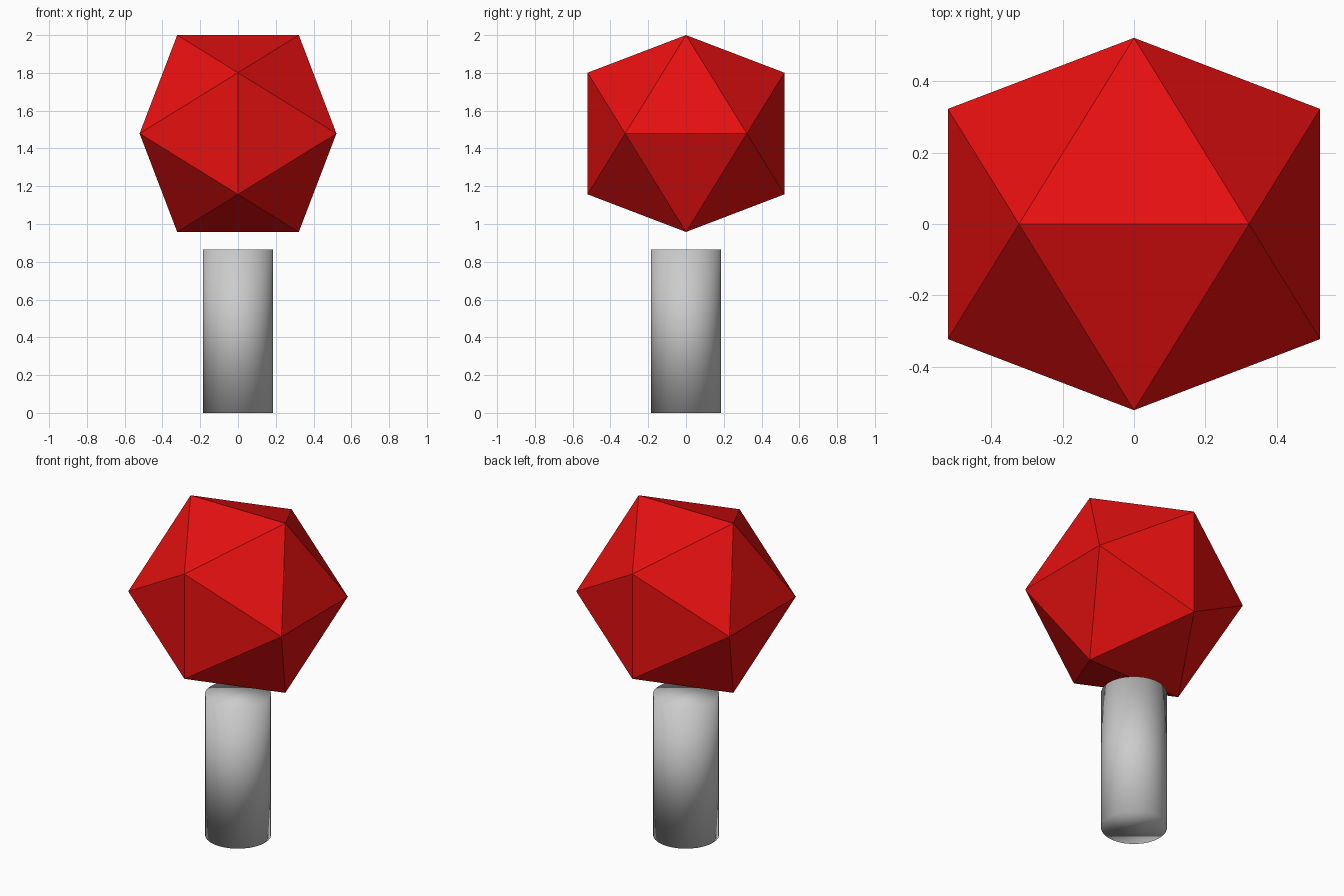
import bpy, bmesh

if "Cube" in bpy.data.objects:
    bpy.data.objects.remove(bpy.data.objects["Cube"])

# Faceted head: regular icosahedron from three golden rectangles
LONG, SHORT, CENTRE = 0.521, 0.322, 1.479
bm = bmesh.new()
for s in (-SHORT, SHORT):
    for l in (-LONG, LONG):
        for co in ((s, 0, l), (l, s, 0), (0, l, s)):
            bm.verts.new(co)
bmesh.ops.convex_hull(bm, input=bm.verts)
bmesh.ops.recalc_face_normals(bm, faces=bm.faces)
mesh = bpy.data.meshes.new("faceted_head")
bm.to_mesh(mesh)
bm.free()
head = bpy.data.objects.new("faceted_head", mesh)
head.location.z = CENTRE
bpy.context.collection.objects.link(head)

red = bpy.data.materials.new("red")
red.diffuse_color = (0.8, 0.005, 0.005, 1)
red.use_nodes = True
red.node_tree.nodes["Principled BSDF"].inputs["Base Color"].default_value = red.diffuse_color
mesh.materials.append(red)

# Post: capped cylinder, smooth all over, stopping just short of the head
HEIGHT = 0.865
bpy.ops.mesh.primitive_cylinder_add(vertices=32, radius=0.184, depth=HEIGHT,
                                    location=(0, 0, HEIGHT / 2))
post = bpy.context.object
post.name = "post"
bpy.ops.object.shade_smooth()
